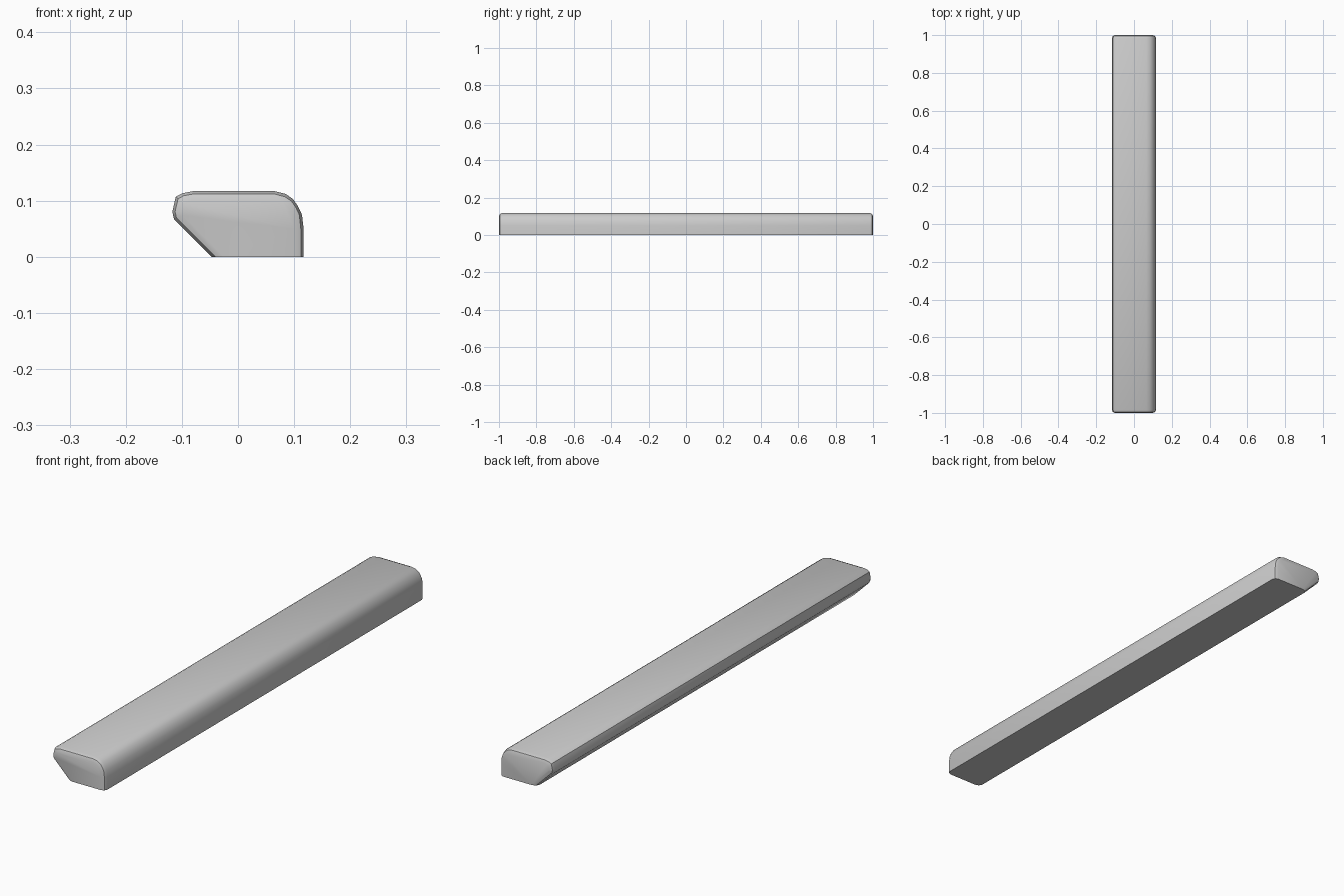
import bpy, bmesh, math

if "Cube" in bpy.data.objects:
    bpy.data.objects.remove(bpy.data.objects["Cube"])

# Cross-section of the bar (x, z) and the smaller outline of its flat ends
outer = [(0.117, 0), (0.117, 0.05), (0.114, 0.075), (0.107, 0.09), (0.098, 0.103),
         (0.085, 0.112), (0.065, 0.117), (-0.08, 0.117), (-0.1, 0.113),
         (-0.111, 0.107), (-0.117, 0.08), (-0.114, 0.067), (-0.047, 0)]
inner = [(0.1, 0), (0.1, 0.05), (0.0985, 0.073), (0.095, 0.082), (0.089, 0.09),
         (0.08, 0.096), (0.065, 0.1), (-0.08, 0.1), (-0.09, 0.099),
         (-0.097, 0.095), (-0.101, 0.081), (-0.099, 0.074), (-0.025, 0)]

# Stations along the length: (y, blend towards the end outline)
half = [(1.0, 1.0), (0.995, 0.3), (0.983, 0.0)]
stations = [(-y, t) for y, t in half] + [(y, t) for y, t in reversed(half)]

# Loft the bar with rounded end rims
bm = bmesh.new()
rings = [[bm.verts.new((a[0] + (b[0] - a[0]) * t, y, a[1] + (b[1] - a[1]) * t))
          for a, b in zip(outer, inner)] for y, t in stations]
n = len(outer)
for r, s in zip(rings, rings[1:]):
    for i in range(n):
        j = (i + 1) % n
        bm.faces.new((r[i], r[j], s[j], s[i]))
bm.faces.new(rings[0])
bm.faces.new(rings[-1])
bmesh.ops.recalc_face_normals(bm, faces=bm.faces)

mesh = bpy.data.meshes.new("edge_trim_bar")
bm.to_mesh(mesh)
bm.free()
bar = bpy.data.objects.new("edge_trim_bar", mesh)
bpy.context.collection.objects.link(bar)

# Smooth rounded corners, crisp base and ends
bpy.context.view_layer.objects.active = bar
bar.select_set(True)
bpy.ops.object.shade_smooth_by_angle(angle=math.radians(30))
